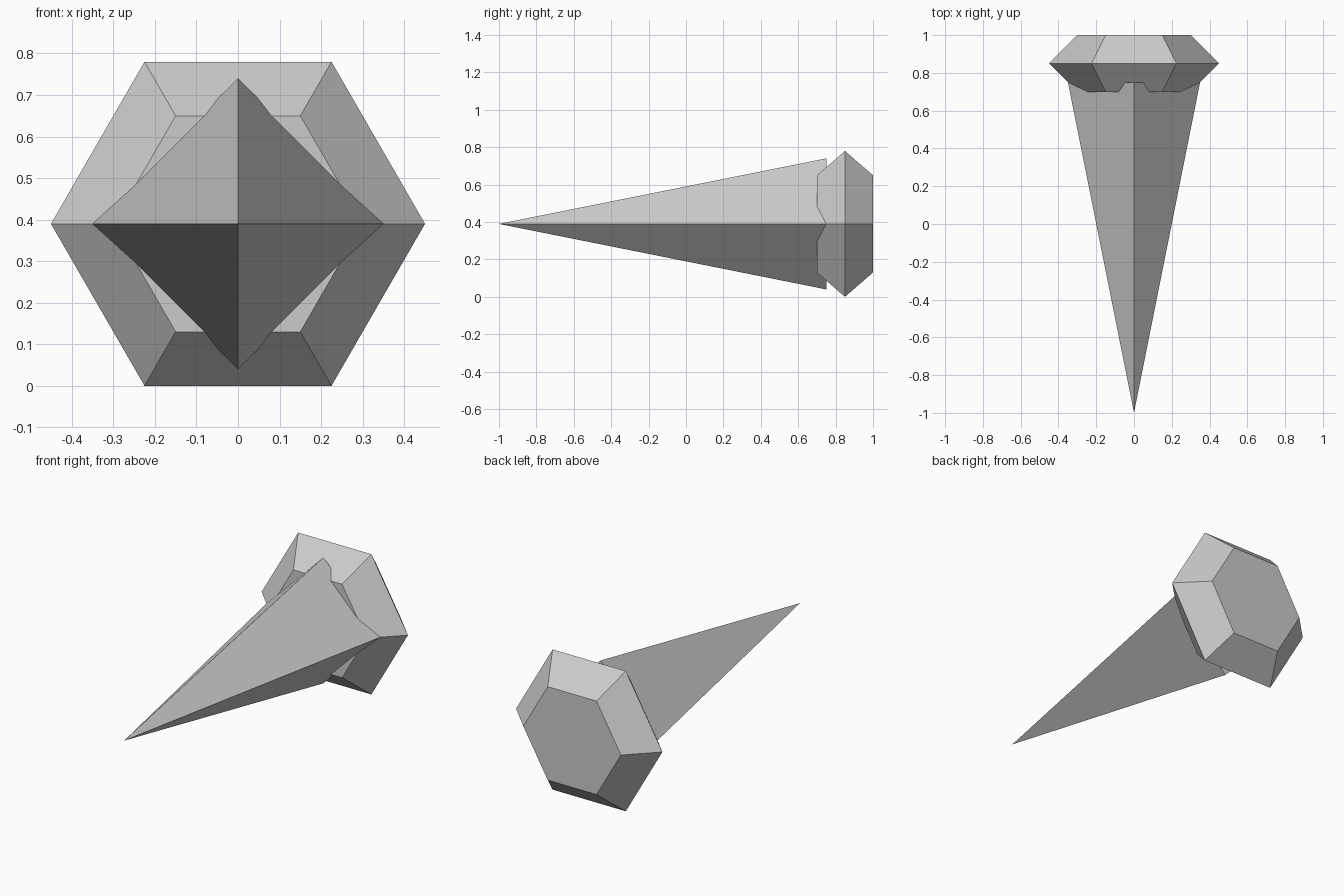
import bpy, bmesh, math

if "Cube" in bpy.data.objects:
    bpy.data.objects.remove(bpy.data.objects["Cube"])

CENTRE_Z = 0.39

grey = bpy.data.materials.new("grey")
grey.diffuse_color = (0.6, 0.6, 0.6, 1)
grey.use_nodes = True
grey.node_tree.nodes["Principled BSDF"].inputs["Base Color"].default_value = grey.diffuse_color


def lathe(name, sides, profile):
    """Flat-sided solid along y from (y, radius) rings; radius 0 makes a point."""
    bm = bmesh.new()
    rings = []
    for y, r in profile:
        n = sides if r else 1
        rings.append([bm.verts.new((r * math.cos(2 * math.pi * i / n), y,
                                    CENTRE_Z + r * math.sin(2 * math.pi * i / n)))
                      for i in range(n)])
    for a, b in zip(rings, rings[1:]):
        for i in range(sides):
            j = (i + 1) % sides
            quad = [a[i % len(a)], a[j % len(a)], b[j % len(b)], b[i % len(b)]]
            bm.faces.new(list(dict.fromkeys(quad)))
    for ring in (rings[0], rings[-1]):
        if len(ring) > 2:
            bm.faces.new(ring)
    bmesh.ops.recalc_face_normals(bm, faces=bm.faces)
    mesh = bpy.data.meshes.new(name)
    bm.to_mesh(mesh)
    bm.free()
    mesh.materials.append(grey)
    obj = bpy.data.objects.new(name, mesh)
    bpy.context.collection.objects.link(obj)
    return obj


# Long four-sided spike pointing forward
lathe("spike", 4, [(-1.0, 0), (0.75, 0.35)])
# Bevelled hexagonal head at the back
lathe("hex_head", 6, [(0.70, 0.30), (0.85, 0.45), (1.0, 0.30)])
